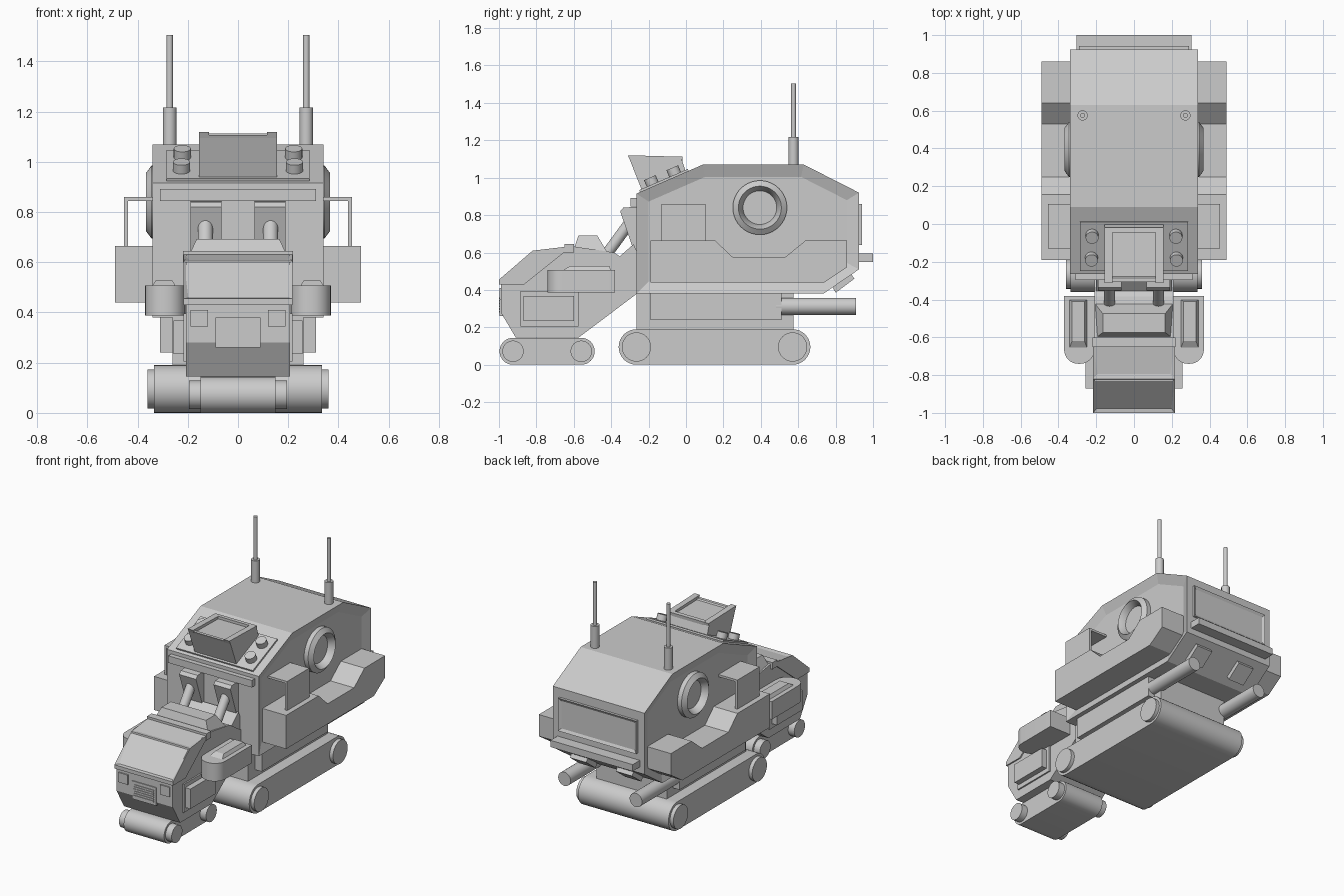
import bpy, bmesh, math
from mathutils import Vector, Matrix

if "Cube" in bpy.data.objects:
    bpy.data.objects.remove(bpy.data.objects["Cube"])


def finish(name, bm, smooth=False):
    bmesh.ops.recalc_face_normals(bm, faces=bm.faces)
    me = bpy.data.meshes.new(name)
    bm.to_mesh(me)
    bm.free()
    ob = bpy.data.objects.new(name, me)
    bpy.context.collection.objects.link(ob)
    if smooth:
        bpy.ops.object.select_all(action='DESELECT')
        ob.select_set(True)
        bpy.context.view_layer.objects.active = ob
        bpy.ops.object.shade_smooth_by_angle(angle=math.radians(35))
    return ob


def prism(name, pts, a, b, axis='x', inset=(), smooth=False):
    """Extrude a profile from a to b; inset = (direction, thickness, depth) items."""
    place = {'x': lambda p, t: (t, p[0], p[1]), 'z': lambda p, t: (p[0], p[1], t)}[axis]
    bm = bmesh.new()
    lo = [bm.verts.new(place(p, a)) for p in pts]
    hi = [bm.verts.new(place(p, b)) for p in pts]
    bm.faces.new(lo)
    bm.faces.new(hi)
    n = len(pts)
    for i in range(n):
        bm.faces.new((lo[i], lo[(i + 1) % n], hi[(i + 1) % n], hi[i]))
    bmesh.ops.recalc_face_normals(bm, faces=bm.faces)
    for d, th, depth in inset:
        f = max(bm.faces, key=lambda f: f.normal.dot(Vector(d).normalized()))
        bmesh.ops.inset_individual(bm, faces=[f], thickness=th, depth=depth, use_even_offset=True)
    return finish(name, bm, smooth)


def box(name, x, y, z, inset=()):
    return prism(name, [(y[0], z[0]), (y[1], z[0]), (y[1], z[1]), (y[0], z[1])], x[0], x[1], inset=inset)


def rod(name, p, q, r, seg=24):
    p, q = Vector(p), Vector(q)
    d = q - p
    m = Matrix.Translation((p + q) / 2) @ d.to_track_quat('Z', 'Y').to_matrix().to_4x4()
    bm = bmesh.new()
    bmesh.ops.create_cone(bm, cap_ends=True, segments=seg, radius1=r, radius2=r, depth=d.length, matrix=m)
    return finish(name, bm, True)


def ring(name, centre, profile, seg=40):
    """Revolve an (x, radius) closed profile about an x-parallel axis."""
    bm = bmesh.new()
    y, z = centre
    loops = []
    for i in range(seg):
        t = 2 * math.pi * i / seg
        loops.append([bm.verts.new((x, y + r * math.cos(t), z + r * math.sin(t))) for x, r in profile])
    k = len(profile)
    for i in range(seg):
        A, B = loops[i], loops[(i + 1) % seg]
        for j in range(k):
            bm.faces.new((A[j], A[(j + 1) % k], B[(j + 1) % k], B[j]))
    return finish(name, bm, True)


def frustum(name, bottom, top, z0, z1):
    """Tapered block from two (x0, x1, y0, y1) rectangles."""
    bm = bmesh.new()
    v = [[bm.verts.new((x, y, z)) for x, y in ((r[0], r[2]), (r[1], r[2]), (r[1], r[3]), (r[0], r[3]))]
         for r, z in ((bottom, z0), (top, z1))]
    bm.faces.new(v[0])
    bm.faces.new(v[1])
    for i in range(4):
        j = (i + 1) % 4
        bm.faces.new((v[0][i], v[0][j], v[1][j], v[1][i]))
    return finish(name, bm)


def track(name, y0, y1, r, half, hub_r, hub_half):
    pts = []
    for y, start in ((y1, -90), (y0, 90)):
        for i in range(17):
            t = math.radians(start + 180 * i / 16)
            pts.append((y + r * math.cos(t), r + r * math.sin(t)))
    prism(name, pts, -half, half, smooth=True)
    for y in (y0, y1):
        rod(name + "_hub", (-hub_half, y, r), (hub_half, y, r), hub_r, 32)


SIDES = (("right", 1), ("left", -1))

# Tracks and rear chassis
track("rear_track", -0.265, 0.57, 0.095, 0.335, 0.078, 0.36)
track("front_track", -0.925, -0.56, 0.072, 0.15, 0.057, 0.195)
box("chassis", (-0.26, 0.26), (-0.265, 0.575), (0.15, 0.39))

# Main hull with recessed sides
hull = [(-0.265, 0.38), (0.735, 0.38), (0.925, 0.51), (0.925, 0.92), (0.63, 1.07), (0.09, 1.07), (-0.265, 0.915)]
prism("main_hull", hull, -0.34, 0.34, inset=[((1, 0, 0), 0.065, -0.025), ((-1, 0, 0), 0.065, -0.025)])

# Rear door, bumper and underside panels
box("rear_door", (-0.29, 0.29), (0.9, 0.942), (0.64, 0.86), [((0, 1, 0), 0.018, -0.01)])
box("rear_bumper", (-0.305, 0.305), (0.9, 1.0), (0.55, 0.595))
for side, s in SIDES:
    prism(side + "_underside_panel", [(0.78, 0.42), (0.80, 0.385), (0.90, 0.46), (0.88, 0.49)], s * 0.11, s * 0.23)

# Side equipment
pod = [(-0.19, 0.44), (0.74, 0.44), (0.86, 0.52), (0.86, 0.665), (0.64, 0.665),
       (0.53, 0.575), (0.25, 0.575), (0.155, 0.665), (-0.19, 0.665)]
for side, s in SIDES:
    prism(side + "_side_pod", pod, s * 0.31, s * 0.49)
    box(side + "_bracket_top", sorted((s * 0.31, s * 0.455)), (-0.13, 0.105), (0.845, 0.86))
    box(side + "_bracket_wall", sorted((s * 0.438, s * 0.455)), (-0.13, 0.105), (0.66, 0.848))
    ring(side + "_port_ring", (0.395, 0.84),
         [(s * 0.30, 0.145), (s * 0.345, 0.145), (s * 0.367, 0.115), (s * 0.325, 0.09), (s * 0.30, 0.09)])
    rod(side + "_port_disc", (s * 0.30, 0.395, 0.84), (s * 0.325, 0.395, 0.84), 0.092, 40)
    box(side + "_chassis_box", sorted((s * 0.2, s * 0.31)), (-0.19, 0.51), (0.24, 0.385))
    rod(side + "_exhaust", (s * 0.265, 0.48, 0.312), (s * 0.265, 0.91, 0.312), 0.046)
    rod(side + "_antenna_base", (s * 0.272, 0.575, 1.05), (s * 0.272, 0.575, 1.217), 0.027)
    rod(side + "_antenna", (s * 0.272, 0.575, 1.2), (s * 0.272, 0.575, 1.505), 0.013, 16)

# Sloped roof plate with lamps
prism("roof_plate", [(-0.24, 0.91), (0.02, 1.02), (0.01, 1.047), (-0.25, 0.934)], -0.285, 0.285)
up = Vector((0, -0.4, 0.917))
for side, s in SIDES:
    for x, y, z in ((0.222, -0.055, 1.01), (0.225, -0.175, 0.957)):
        p = Vector((s * x, y, z))
        rod(side + "_lamp", p, p + up * 0.047, 0.034)
        rod(side + "_lamp_stem", p - up * 0.01, p + up * 0.025, 0.025)

# Roof scoop: wedge with a tray cut into its top
scoop = [(-0.235, 0.93), (0.0, 1.03), (-0.02, 1.112), (-0.312, 1.12)]
prism("roof_scoop", scoop[:2] + [(-0.022, 1.095), (-0.302, 1.10)], -0.155, 0.155)
for side, s in SIDES:
    prism(side + "_scoop_rim", [(-0.30, 1.095), (-0.022, 1.09), (-0.018, 1.112), (-0.312, 1.12)], s * 0.115, s * 0.155)
prism("scoop_back_rim", [(-0.045, 1.09), (-0.02, 1.09), (-0.018, 1.112), (-0.045, 1.113)], -0.12, 0.12)
prism("scoop_front_rim", [(-0.30, 1.095), (-0.275, 1.095), (-0.285, 1.108), (-0.306, 1.108)], -0.12, 0.12)

# Front wall of the main hull
box("front_rail", (-0.31, 0.31), (-0.297, -0.25), (0.845, 0.892))
for side, s in SIDES:
    prism(side + "_strut_mount", [(-0.26, 0.845), (-0.335, 0.84), (-0.352, 0.82), (-0.262, 0.56)],
          s * 0.065, s * 0.19)
    rod(side + "_strut", (s * 0.13, -0.425, 0.59), (s * 0.13, -0.29, 0.775), 0.03)

# Cab hull
cab = [(-0.99, 0.44), (-0.99, 0.28), (-0.91, 0.145), (-0.575, 0.145), (-0.262, 0.38), (-0.262, 0.52),
       (-0.385, 0.6), (-0.45, 0.61), (-0.62, 0.635), (-0.83, 0.60), (-0.985, 0.45)]
prism("cab_hull", cab, -0.208, 0.208)
prism("cab_joint", [(-0.26, 0.5), (-0.36, 0.575), (-0.28, 0.645), (-0.26, 0.6)], -0.2, 0.2)

# Cab windshield frame and roof
frame = [(-1.0, 0.43), (-0.865, 0.43), (-0.64, 0.61), (-0.61, 0.625), (-0.65, 0.63), (-0.82, 0.61), (-1.0, 0.455)]
prism("windshield_frame", frame, -0.217, 0.217,
      inset=[((0, -0.155, 0.18), 0.03, -0.02), ((0, -0.1, 0.85), 0.03, -0.008)])
box("roof_band", (-0.22, 0.22), (-0.65, -0.60), (0.60, 0.645))
frustum("cab_roof_hump", (-0.208, 0.208, -0.605, -0.42), (-0.165, 0.165, -0.575, -0.475), 0.60, 0.692)

# Grille and headlights
box("grille", (-0.09, 0.09), (-0.996, -0.97), (0.26, 0.38))
for i in range(6):
    z = 0.279 + i * 0.0145
    box("grille_bar", (-0.074, 0.074), (-1.0, -0.98), (z, z + 0.009))
for side, s in SIDES:
    box(side + "_headlight", sorted((s * 0.12, s * 0.19)), (-0.998, -0.97), (0.345, 0.41))

# Cab side boxes and rounded fenders
for side, s in SIDES:
    box(side + "_cab_side_plate", sorted((s * 0.19, s * 0.218)), (-0.885, -0.575), (0.205, 0.395))
    box(side + "_cab_side_box", sorted((s * 0.2, s * 0.256)), (-0.87, -0.6), (0.235, 0.368))
    outline = [(s * 0.2, -0.38), (s * 0.37, -0.38)]
    for x, start in ((0.295, 0), (0.285, -90)):
        for i in range(9):
            t = math.radians(start - 90 * i / 8)
            outline.append((s * (x + 0.075 * math.cos(t)), -0.665 + 0.075 * math.sin(t)))
    outline.append((s * 0.2, -0.6))
    prism(side + "_fender", outline, 0.387, 0.507, axis='z', smooth=True)
    frustum(side + "_fender_ridge", (s * 0.245, s * 0.345, -0.665, -0.40),
            (s * 0.262, s * 0.328, -0.62, -0.41), 0.5, 0.528)
